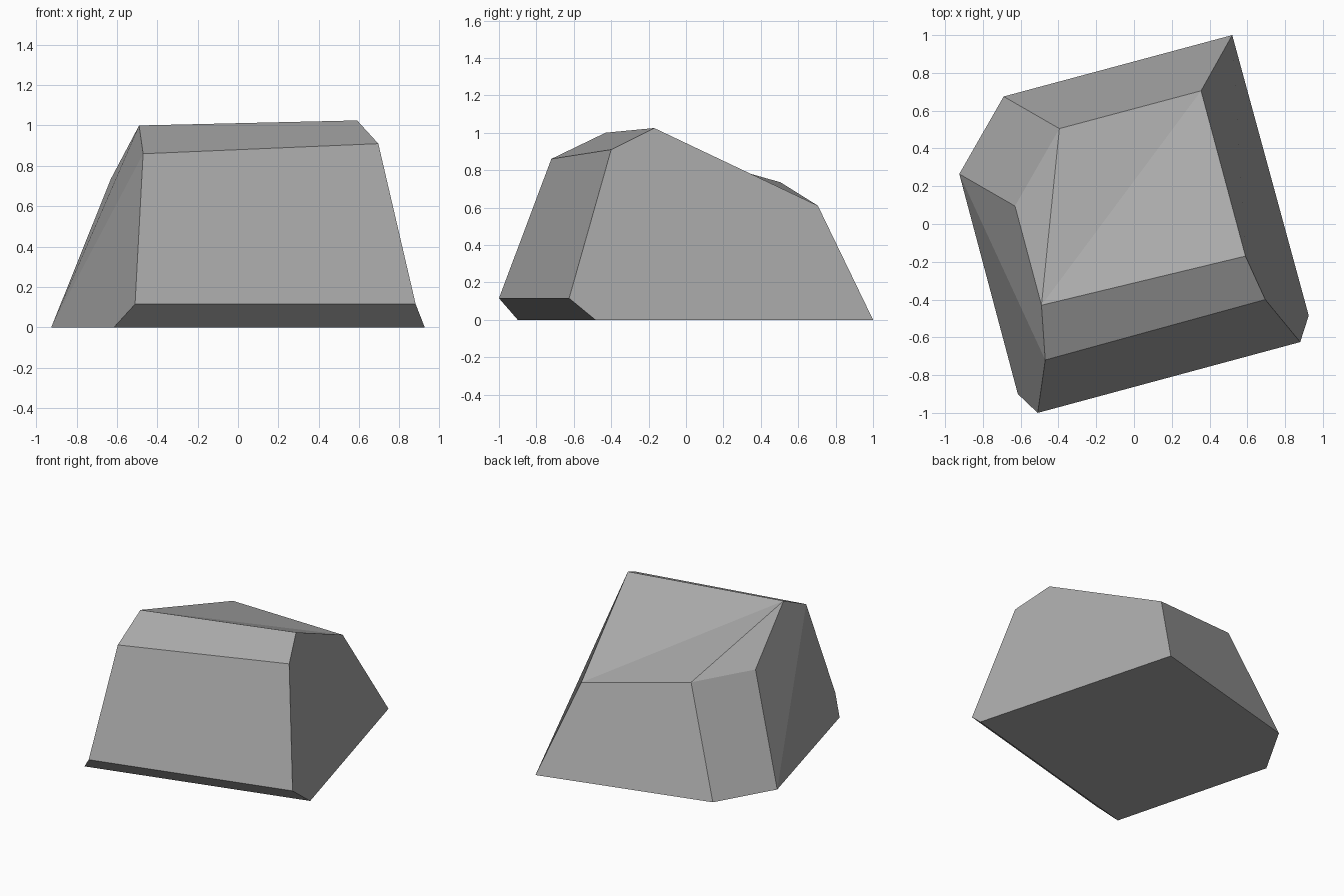
import bpy
import bmesh

default_cube = bpy.data.objects.get("Cube")
if default_cube:
    bpy.data.objects.remove(default_cube, do_unlink=True)


def make_material(name, colour):
    material = bpy.data.materials.new(name)
    material.use_nodes = True
    material.diffuse_color = colour
    shader = next(n for n in material.node_tree.nodes if n.type == "BSDF_PRINCIPLED")
    shader.inputs["Base Color"].default_value = colour
    shader.inputs["Roughness"].default_value = 0.9
    return material


# Corners of the chiselled boulder
corners = {
    # footprint on the ground
    "foot_back": (0.52, 1.0, 0),
    "foot_back_side": (-0.69, 0.675, 0),
    "foot_side": (-0.925, 0.265, 0),
    "foot_front": (-0.615, -0.9, 0),
    "foot_far": (0.925, -0.485, 0),
    # lip above the undercut front
    "lip_a": (-0.51, -1.0, 0.115),
    "lip_b": (0.88, -0.625, 0.115),
    # front shoulder and ridge
    "shoulder_a": (-0.47, -0.72, 0.86),
    "shoulder_b": (0.695, -0.4, 0.91),
    "ridge_a": (-0.49, -0.43, 1.0),
    "ridge_b": (0.59, -0.17, 1.025),
    # back rim of the sloping top
    "rim_back": (0.355, 0.705, 0.61),
    "rim_back_side": (-0.395, 0.505, 0.735),
    "rim_side": (-0.63, 0.095, 0.735),
}

# Flat facets, each listed by its corners
facets = [
    "foot_back foot_back_side foot_side foot_front foot_far",       # base
    "foot_front foot_far lip_b lip_a",                              # undercut
    "lip_a lip_b shoulder_b shoulder_a",                            # front
    "shoulder_a shoulder_b ridge_b ridge_a",                        # front chamfer
    "foot_far foot_back rim_back ridge_b shoulder_b lip_b",         # long side
    "foot_back foot_back_side rim_back_side rim_back",              # back
    "foot_back_side foot_side rim_side rim_back_side",              # back corner
    "foot_side foot_front lip_a shoulder_a",                        # lower side
    "foot_side shoulder_a ridge_a rim_side",                        # upper side
    "ridge_a ridge_b rim_back",                                     # sloping top
    "ridge_a rim_back rim_back_side",
    "ridge_a rim_back_side rim_side",
]

bm = bmesh.new()
verts = {name: bm.verts.new(place) for name, place in corners.items()}
for facet in facets:
    bm.faces.new([verts[name] for name in facet.split()])
bmesh.ops.recalc_face_normals(bm, faces=bm.faces[:])

mesh = bpy.data.meshes.new("boulder")
bm.to_mesh(mesh)
bm.free()
mesh.materials.append(make_material("stone grey", (0.4, 0.4, 0.4, 1.0)))
boulder = bpy.data.objects.new("boulder", mesh)
bpy.context.collection.objects.link(boulder)
